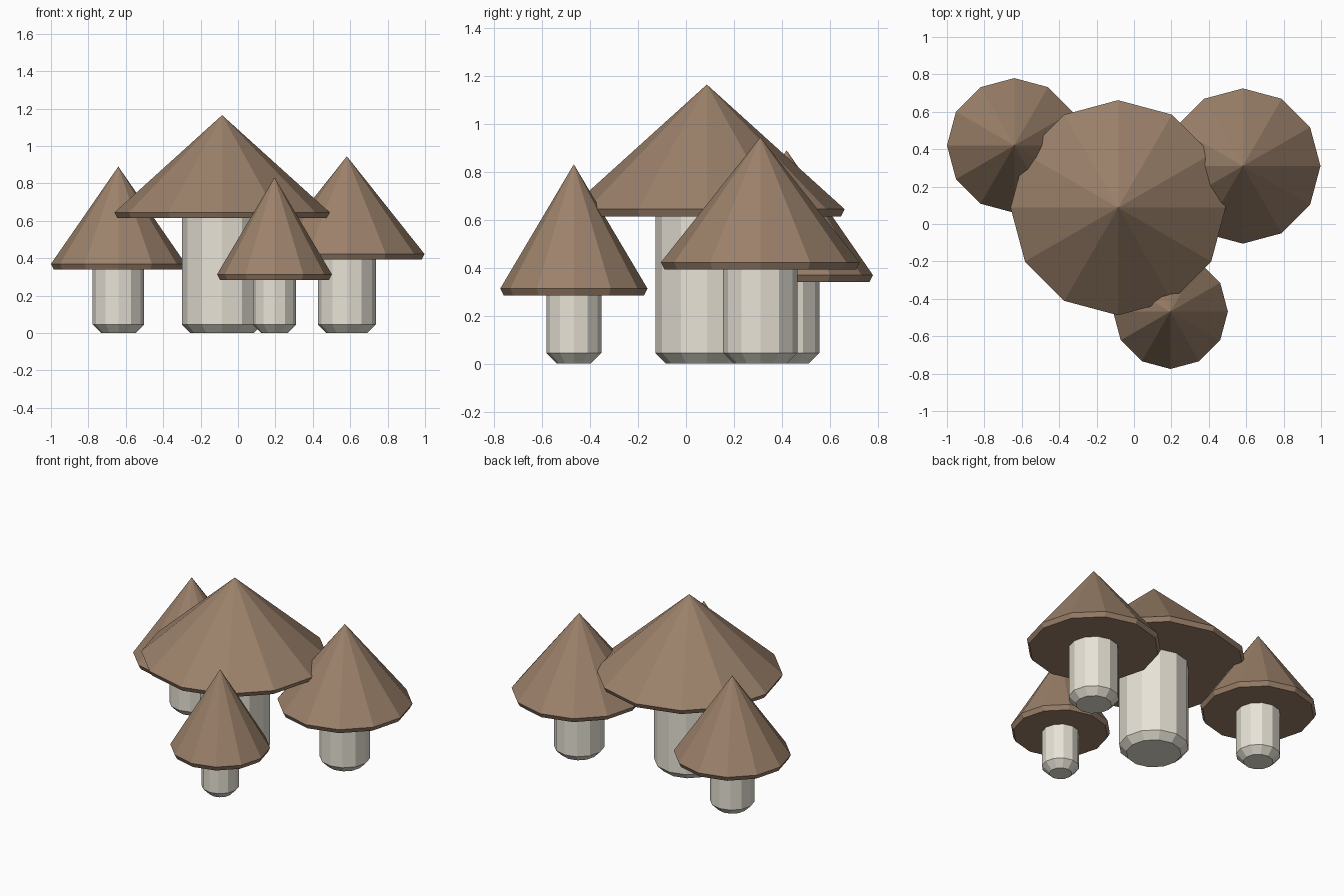
import bpy, bmesh
from math import cos, sin, pi

if "Cube" in bpy.data.objects:
    bpy.data.objects.remove(bpy.data.objects["Cube"])

SIDES = 12

def material(name, color):
    m = bpy.data.materials.new(name)
    m.diffuse_color = (*color, 1)
    m.use_nodes = True
    m.node_tree.nodes["Principled BSDF"].inputs["Base Color"].default_value = m.diffuse_color
    return m

cap_mat = material("cap_brown", (0.33, 0.22, 0.145))
stem_mat = material("stem_cream", (0.80, 0.76, 0.67))

def lathe(name, profile, loc, mat):
    """Flat-faced revolved solid from (radius, z) points, bottom to top."""
    bm = bmesh.new()
    rings = []
    for r, z in profile:
        if r == 0:
            rings.append([bm.verts.new((0, 0, z))] * SIDES)
        else:
            rings.append([bm.verts.new((r * cos(2 * pi * i / SIDES),
                                        r * sin(2 * pi * i / SIDES), z))
                          for i in range(SIDES)])
    bm.faces.new(rings[0][::-1])
    for a, b in zip(rings, rings[1:]):
        for i in range(SIDES):
            j = (i + 1) % SIDES
            quad = [a[i], a[j], b[j], b[i]]
            bm.faces.new(list(dict.fromkeys(quad)))
    if profile[-1][0] > 0:
        bm.faces.new(rings[-1])
    bmesh.ops.recalc_face_normals(bm, faces=bm.faces)
    me = bpy.data.meshes.new(name)
    bm.to_mesh(me)
    bm.free()
    me.materials.append(mat)
    ob = bpy.data.objects.new(name, me)
    ob.location = loc
    bpy.context.collection.objects.link(ob)

# name, x, y, stem radius, cap radius, cap underside z, apex z
mushrooms = [
    ("large", -0.085, 0.087, 0.215, 0.575, 0.615, 1.165),
    ("right", 0.582, 0.31, 0.155, 0.415, 0.393, 0.945),
    ("left", -0.64, 0.42, 0.137, 0.36, 0.34, 0.89),
    ("front", 0.195, -0.468, 0.115, 0.307, 0.284, 0.832),
]

for name, x, y, rs, rc, z0, z1 in mushrooms:
    # stem with chamfered foot
    lathe(name + "_stem", [(rs - 0.045, 0), (rs, 0.045), (rs, z0 + 0.02)],
          (x, y, 0), stem_mat)
    # conical cap with a thin tapered rim
    lathe(name + "_cap", [(rc - 0.015, z0), (rc, z0 + 0.03), (0, z1)],
          (x, y, 0), cap_mat)
